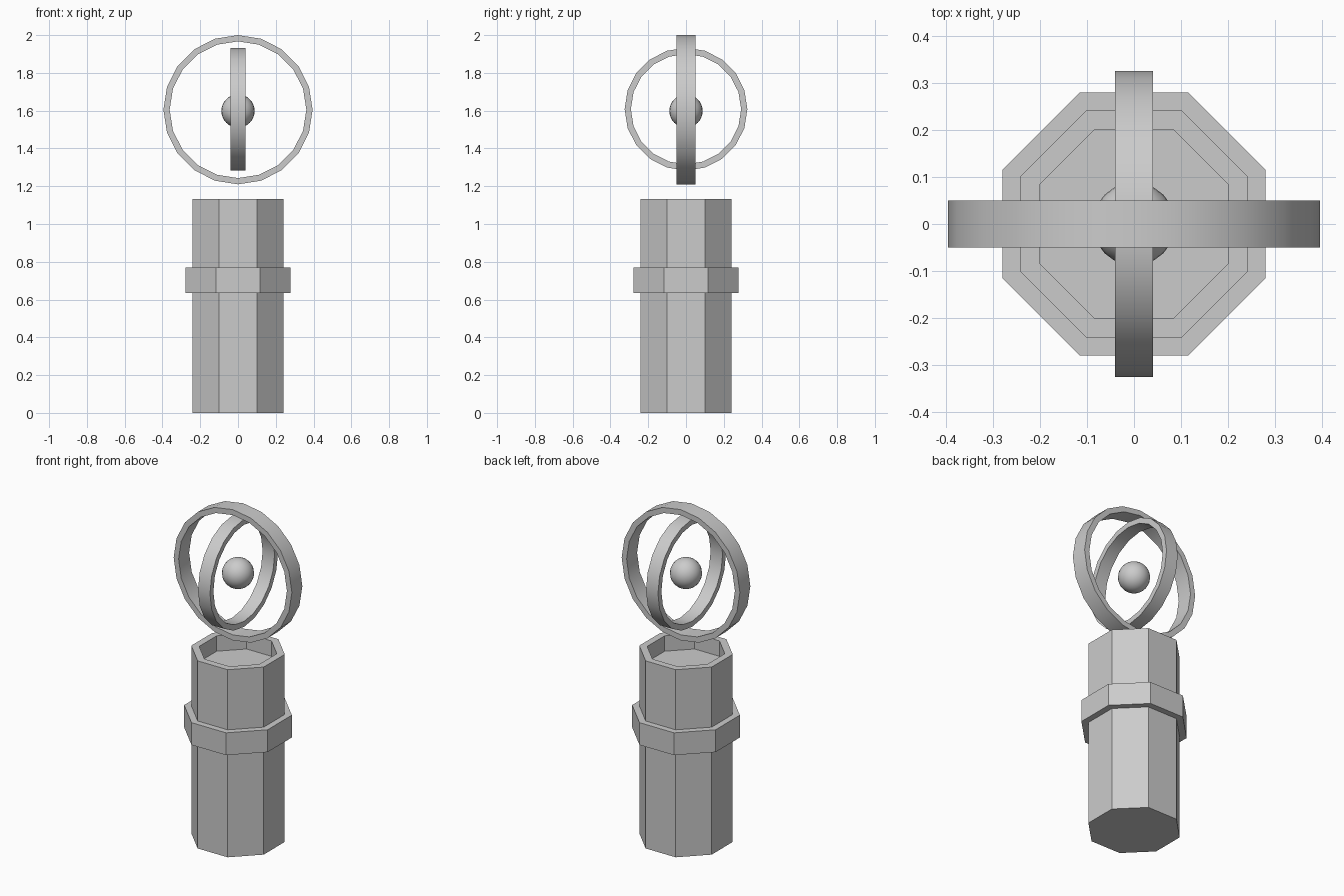
import bpy, bmesh, math
from mathutils import Matrix

if "Cube" in bpy.data.objects:
    bpy.data.objects.remove(bpy.data.objects["Cube"])


def lathe(name, profile, sides, start, closed=False, matrix=Matrix()):
    """Spin a (radius, z) profile round z; open profiles get end caps."""
    bm = bmesh.new()
    rows = [[bm.verts.new((r * math.cos(start + 2 * math.pi * i / sides),
                           r * math.sin(start + 2 * math.pi * i / sides), z))
             for i in range(sides)] for r, z in profile]
    pairs = list(zip(rows, rows[1:]))
    if closed:
        pairs.append((rows[-1], rows[0]))
    else:
        bm.faces.new(rows[0])
        bm.faces.new(rows[-1])
    for a, b in pairs:
        for i in range(sides):
            j = (i + 1) % sides
            bm.faces.new((a[i], a[j], b[j], b[i]))
    bmesh.ops.recalc_face_normals(bm, faces=bm.faces)
    bm.transform(matrix)
    mesh = bpy.data.meshes.new(name)
    bm.to_mesh(mesh)
    bm.free()
    obj = bpy.data.objects.new(name, mesh)
    bpy.context.collection.objects.link(obj)
    return obj


def smooth(obj):
    bpy.ops.object.select_all(action='DESELECT')
    obj.select_set(True)
    bpy.context.view_layer.objects.active = obj
    bpy.ops.object.shade_smooth_by_angle(angle=math.radians(30))


# Octagonal pedestal with collar and recessed top (apothem converted to radius)
k = 1 / math.cos(math.pi / 8)
pedestal = [(0.242, 0), (0.242, 0.635), (0.279, 0.635), (0.279, 0.77),
            (0.242, 0.77), (0.242, 1.133), (0.201, 1.133), (0.201, 1.04)]
lathe("pedestal", [(r * k, z) for r, z in pedestal], 8, math.pi / 8)


# Two crossed upright rings
def ring(name, outer, thick, half_width, z, turn):
    inner = outer - thick
    profile = [(outer, -half_width), (outer, half_width),
               (inner, half_width), (inner, -half_width)]
    m = (Matrix.Translation((0, 0, z)) @ Matrix.Rotation(turn, 4, 'Z')
         @ Matrix.Rotation(math.pi / 2, 4, 'X'))
    smooth(lathe(name, profile, 20, 0, True, m))


ring("outer_ring", 0.395, 0.033, 0.05, 1.605, 0)
ring("inner_ring", 0.325, 0.033, 0.04, 1.608, math.pi / 2)

# Floating core ball
bpy.ops.mesh.primitive_uv_sphere_add(segments=24, ring_count=16, radius=0.088,
                                     location=(0, 0, 1.598))
ball = bpy.context.object
ball.name = "core_ball"
smooth(ball)
